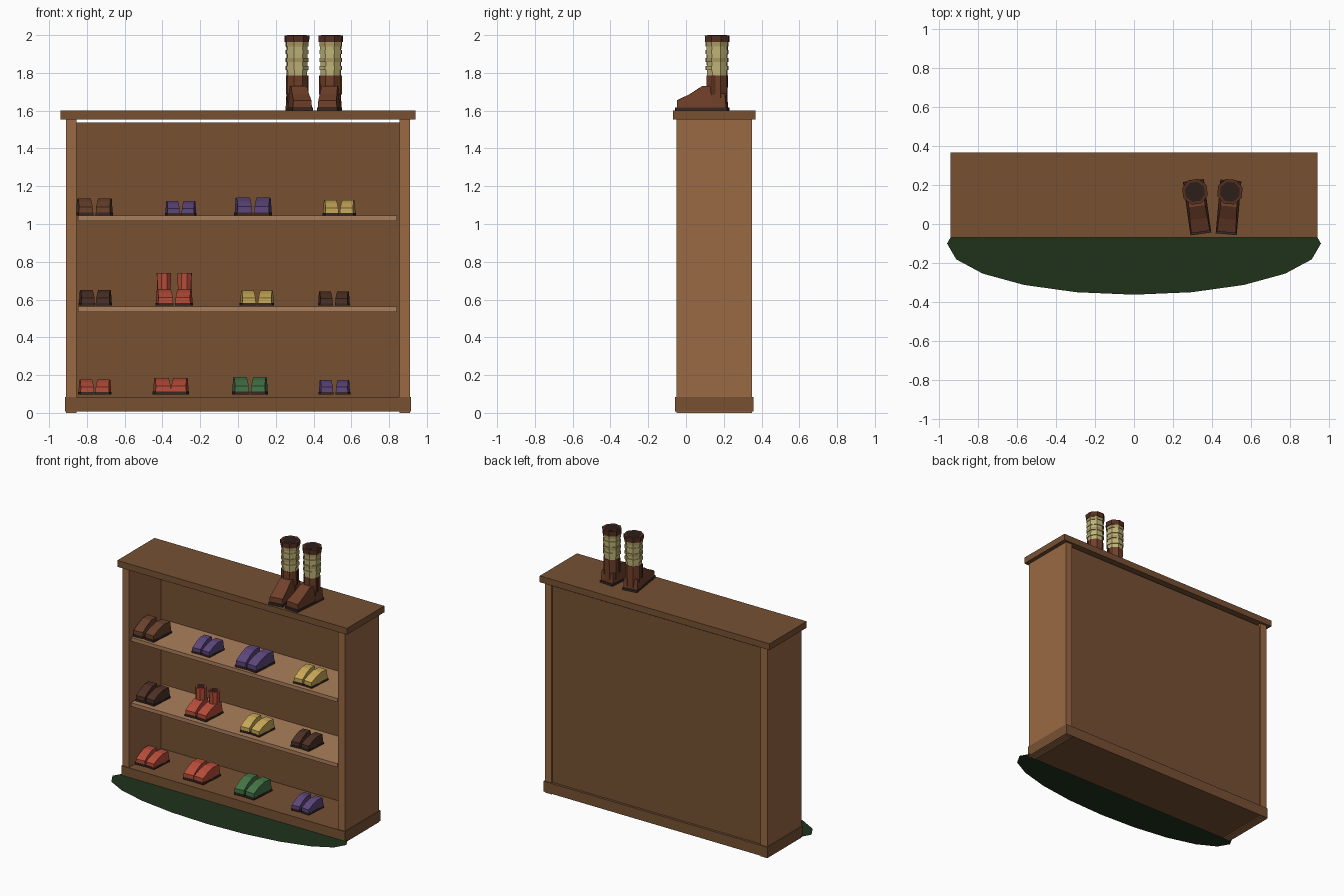
import bpy, bmesh
from math import radians, cos, sin, pi
from mathutils import Matrix

if "Cube" in bpy.data.objects:
    bpy.data.objects.remove(bpy.data.objects["Cube"])

COLORS = {
    "wood": (118, 82, 54), "post_wood": (152, 104, 69), "shelf_wood": (170, 126, 92),
    "sole": (58, 44, 40), "red": (182, 78, 60), "purple": (94, 72, 124),
    "yellow": (200, 168, 88), "green": (70, 116, 72), "dark_brown": (78, 52, 42),
    "brown": (106, 68, 48), "leather": (112, 66, 46), "cuff": (86, 50, 38),
    "cream": (190, 176, 118), "tan": (166, 150, 96), "inside": (48, 36, 32),
    "rug": (37, 54, 33),
}
mats = {}


def material(name):
    if name not in mats:
        m = bpy.data.materials.new(name)
        m.diffuse_color = [(c / 255) ** 2.2 for c in COLORS[name]] + [1]
        m.use_nodes = True
        m.node_tree.nodes["Principled BSDF"].inputs["Base Color"].default_value = m.diffuse_color
        mats[name] = m
    return mats[name]


def finish(name, bm, color, mat=None):
    bmesh.ops.recalc_face_normals(bm, faces=bm.faces)
    me = bpy.data.meshes.new(name)
    bm.to_mesh(me)
    bm.free()
    me.materials.append(material(color))
    ob = bpy.data.objects.new(name, me)
    bpy.context.collection.objects.link(ob)
    if mat:
        ob.matrix_world = mat
    return ob


def box(name, color, x0, x1, y0, y1, z0, z1, mat=None):
    bm = bmesh.new()
    bmesh.ops.create_cube(bm, size=1)
    for v in bm.verts:
        v.co = ((x0 + x1) / 2 + v.co.x * (x1 - x0),
                (y0 + y1) / 2 + v.co.y * (y1 - y0),
                (z0 + z1) / 2 + v.co.z * (z1 - z0))
    return finish(name, bm, color, mat)


def prism(name, color, profile, width, top_width, mat):
    """Side profile (y, z) widened along x, narrowing towards its top."""
    bm = bmesh.new()
    zs = [z for _, z in profile]
    lo, hi = min(zs), max(zs)
    sides = []
    for s in (-0.5, 0.5):
        sides.append([bm.verts.new((s * (width + (top_width - width) * (z - lo) / (hi - lo)), y, z))
                      for y, z in profile])
    bm.faces.new(sides[0])
    bm.faces.new(sides[1])
    n = len(profile)
    for i in range(n):
        j = (i + 1) % n
        bm.faces.new((sides[0][i], sides[0][j], sides[1][j], sides[1][i]))
    return finish(name, bm, color, mat)


def tube(name, color, y, rings, mat, sides=8):
    """Closed stack of (radius, z) rings."""
    bm = bmesh.new()
    loops = [[bm.verts.new((r * cos(2 * pi * (i + .5) / sides), y + r * sin(2 * pi * (i + .5) / sides), z))
              for i in range(sides)] for r, z in rings]
    for a, b in zip(loops, loops[1:]):
        for i in range(sides):
            j = (i + 1) % sides
            bm.faces.new((a[i], a[j], b[j], b[i]))
    bm.faces.new(loops[0])
    bm.faces.new(loops[-1])
    return finish(name, bm, color, mat)


# Cabinet
box("top_board", "wood", -.94, .94, -.068, .367, 1.553, 1.60)
box("base_board", "wood", -.915, .915, -.057, .357, .008, .085)
box("back_panel", "wood", -.857, .857, .32, .34, .08, 1.537)
for side, s in (("left", -1), ("right", 1)):
    box(side + "_side", "post_wood", *sorted((s * .855, s * .91)), -.05, .35, 0, 1.555)
for i, z in enumerate((.562, 1.044)):
    box(f"shelf_{i + 1}", "shelf_wood", -.847, .842, -.04, .322, z - .027, z)

# Flat oval rug
bm = bmesh.new()
bm.faces.new([bm.verts.new((.957 * cos(pi * i / 10), -.10 + .262 * sin(pi * i / 10), .015))
              for i in range(20)])
finish("rug", bm, "rug")


def place(x, y, z, yaw):
    return Matrix.Translation((x, y, z)) @ Matrix.Rotation(radians(yaw), 4, "Z")


# Small shoes: unit profile scaled by length and height
UPPER = [(-.48, .15), (-.48, .5), (-.2, .8), (.1, 1), (.44, .97), (.48, .15)]


def shoe(name, color, x, z, width, height, yaw, shaft=0):
    m = place(x, .078, z, yaw)
    length = 2.15 * height
    box(name + "_sole", "sole", -width / 2, width / 2, -length / 2, length / 2, 0, .16 * height, m)
    prism(name + "_upper", color, [(y * length, h * height) for y, h in UPPER],
          width * .95, width * .84, m)
    if shaft:
        tube(name + "_shaft", color, .05, [(.037, height * .6), (.04, shaft)], m)
        tube(name + "_opening", "inside", .05, [(.03, shaft - .01), (.03, shaft + .001)], m)


# (colour, left x, right x, width, height, shaft height) for each row
ROWS = [
    (.098, [("red", -.803, -.713, .076, .079, 0), ("red", -.402, -.308, .086, .088, 0),
            ("green", .014, .113, .080, .091, 0), ("purple", .466, .555, .068, .076, 0)]),
    (.568, [("dark_brown", -.80, -.71, .076, .082, 0), ("red", -.389, -.286, .084, .086, .172),
            ("yellow", .053, .148, .076, .079, 0), ("dark_brown", .463, .553, .070, .075, 0)]),
    (1.045, [("brown", -.812, -.708, .080, .091, 0), ("purple", -.346, -.260, .070, .076, 0),
             ("purple", .029, .132, .084, .094, 0), ("yellow", .491, .581, .074, .082, 0)]),
]
for r, (z, pairs) in enumerate(ROWS):
    for p, (color, xl, xr, w, h, shaft) in enumerate(pairs):
        shoe(f"shoe_{r + 1}_{p + 1}_left", color, xl, z, w, h, 4, shaft)
        shoe(f"shoe_{r + 1}_{p + 1}_right", color, xr, z, w, h, -4, shaft)


# Tall boots on the cabinet, origin under the ankle
def boot(name, x, yaw):
    m = place(x, .165, 1.60, yaw)
    prism(name + "_sole", "sole", [(-.218, 0), (-.218, .016), (.058, .016), (.058, 0)], .108, .108, m)
    prism(name + "_foot", "leather",
          [(-.208, .016), (-.208, .055), (-.14, .088), (-.075, .13), (.0, .13), (.0, .016)],
          .102, .084, m)
    prism(name + "_heel", "leather", [(-.03, .016), (-.03, .09), (.045, .09), (.052, .016)],
          .106, .10, m)
    tube(name + "_ankle", "leather", 0, [(.056, .016), (.059, .185)], m)
    tube(name + "_shaft", "cream", 0, [(.056, .18), (.059, .37)], m)
    for i in range(4):
        z = .215 + i * .042
        tube(f"{name}_band_{i + 1}", "tan" if i % 2 else "cream", 0,
             [(.063, z), (.063, z + .022)], m)
    tube(name + "_cuff", "cuff", 0, [(.067, .363), (.068, .399)], m)
    tube(name + "_opening", "inside", 0, [(.053, .39), (.053, .40)], m)
    for s in (-1, 1):
        box(f"{name}_side_seam_{'left' if s < 0 else 'right'}", "cuff",
            s * .056 - .004, s * .056 + .004, -.016, -.004, .085, .185, m)


boot("left_boot", .312, 8)
boot("right_boot", .491, -5)
